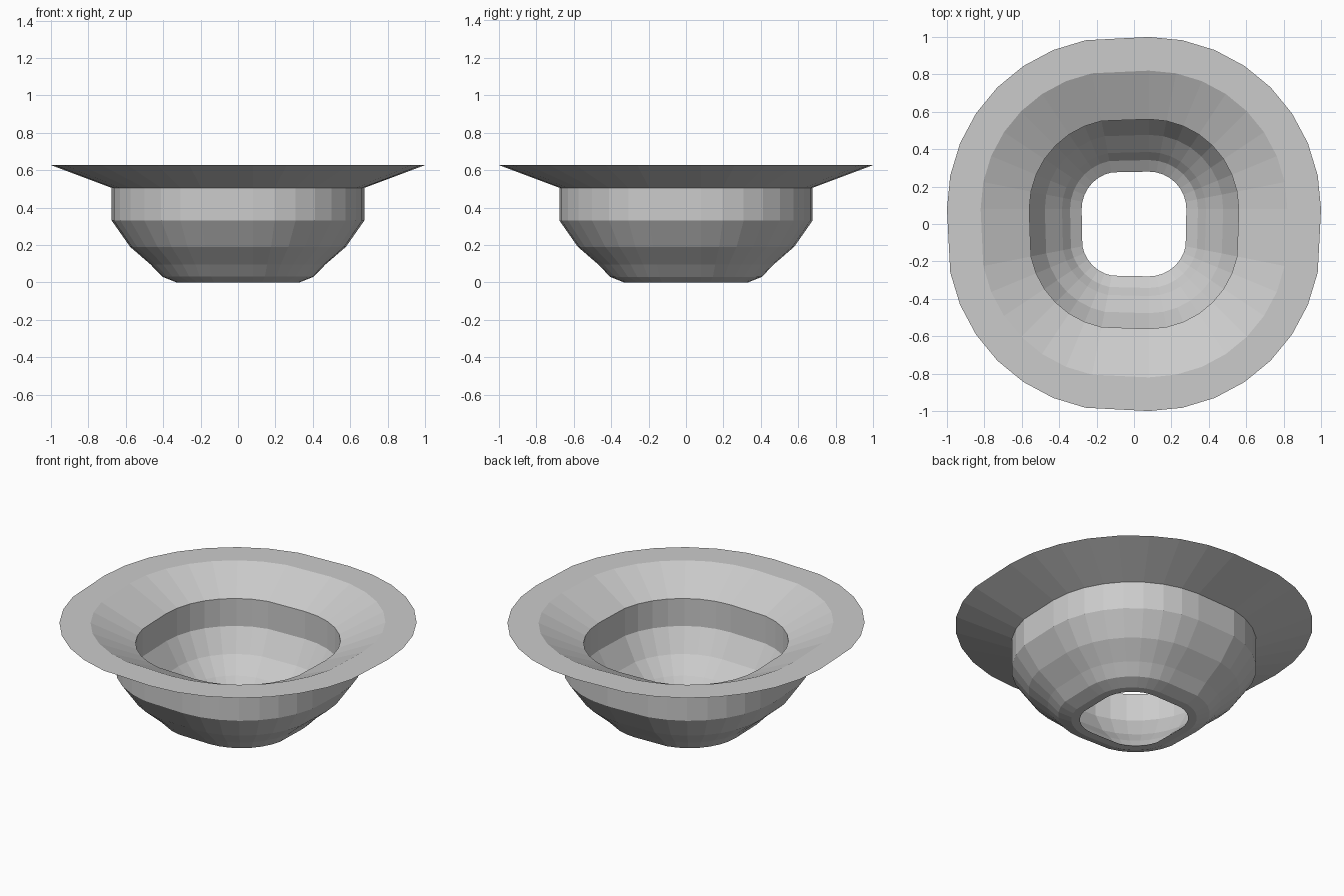
import bpy
import bmesh
from math import sin, cos, pi

cube = bpy.data.objects.get("Cube")
if cube:
    bpy.data.objects.remove(cube, do_unlink=True)

# Plain grey material
grey = bpy.data.materials.new("plain grey")
grey.use_nodes = True
colour = (0.6, 0.6, 0.6, 1)
grey.diffuse_color = colour
grey.node_tree.nodes["Principled BSDF"].inputs["Base Color"].default_value = colour

CORNER = 0.08   # corner centre offset of the rounded square
STEPS = 8       # segments per rounded corner

# Closed wall profile: half width and height
outer = [(0.33, 0), (0.405, 0.03), (0.467, 0.095), (0.577, 0.19),
         (0.675, 0.33), (0.675, 0.505), (1, 0.627)]
inner = [(0.82, 0.627), (0.56, 0.505), (0.56, 0.33), (0.477, 0.19),
         (0.385, 0.095), (0.342, 0.04), (0.28, 0)]


def rounded_ring(half):
    """Rounded square outline; each flat side keeps one uneven long facet."""
    radius = half - CORNER
    points = []
    for quarter in range(4):
        sx = 1 if quarter in (0, 3) else -1
        sy = 1 if quarter < 2 else -1
        for i in range(STEPS + 1):
            a = (quarter + i / STEPS) * pi / 2
            on_x_side = i == (0 if quarter % 2 == 0 else STEPS)
            on_y_side = i == (STEPS if quarter % 2 == 0 else 0)
            if (sy < 0 and on_x_side) or (sx < 0 and on_y_side):
                continue
            points.append((sx * CORNER + radius * cos(a),
                           sy * CORNER + radius * sin(a)))
    return points


# Flared bowl with an open base
bm = bmesh.new()
rings = [[bm.verts.new((x, y, z)) for x, y in rounded_ring(half)]
         for half, z in outer + inner]
for k, low in enumerate(rings):
    high = rings[(k + 1) % len(rings)]
    n = len(low)
    for i in range(n):
        j = (i + 1) % n
        bm.faces.new((low[i], low[j], high[j], high[i]))
bmesh.ops.recalc_face_normals(bm, faces=bm.faces)
mesh = bpy.data.meshes.new("flared_bowl")
bm.to_mesh(mesh)
bm.free()
mesh.materials.append(grey)
bowl = bpy.data.objects.new("flared_bowl", mesh)
bpy.context.scene.collection.objects.link(bowl)
